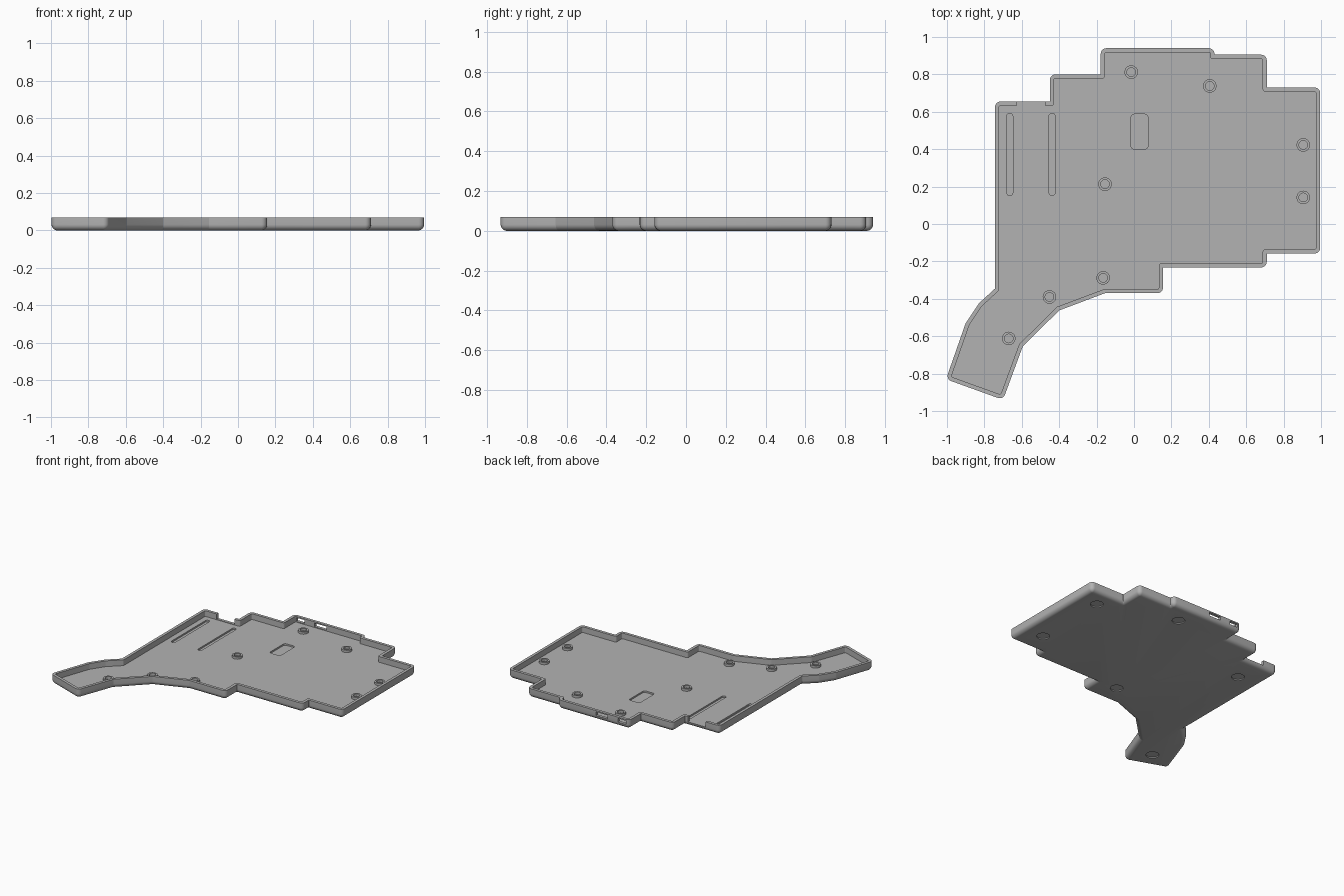
import bpy, bmesh, math
from mathutils import Vector

cube = bpy.data.objects.get("Cube")
if cube:
    bpy.data.objects.remove(cube, do_unlink=True)

HEIGHT, FLOOR, WALL, FILLET, CORNER = 0.07, 0.026, 0.022, 0.032, 0.03

grey = bpy.data.materials.new("plain grey")
grey.use_nodes = True
grey.diffuse_color = (0.45, 0.45, 0.45, 1)
grey.node_tree.nodes["Principled BSDF"].inputs["Base Color"].default_value = grey.diffuse_color

# Plan of the tray, clockwise from the back corner of the straight side
PLAN = [(-.743, .655), (-.45, .655), (-.45, .80), (-.178, .80), (-.178, .94),
        (.43, .94), (.43, .905), (.71, .905), (.71, .73), (.995, .73),
        (.995, -.158), (.71, -.158), (.71, -.232), (.155, -.232), (.155, -.37),
        (-.155, -.37), (-.40, -.462), (-.595, -.655), (-.70, -.94), (-1.005, -.83),
        (-.90, -.53), (-.83, -.425), (-.743, -.345)]


def outline(inset, steps=6):
    """Plan moved inwards, with every corner rounded."""
    pts = [Vector(p) for p in PLAN]
    result = []
    for i, p in enumerate(pts):
        a = (p - pts[i - 1]).normalized()
        b = (pts[(i + 1) % len(pts)] - p).normalized()
        na, nb = Vector((a.y, -a.x)), Vector((b.y, -b.x))
        corner = p + (na + nb) * inset / (1 + na.dot(nb))
        turn = a.x * b.y - a.y * b.x
        radius = max(CORNER - inset, 0.002) if turn < 0 else 0.002 + inset / 2
        half = a.angle(b) / 2
        start = corner - a * radius * math.tan(half)
        side = na if turn < 0 else -na
        centre = start + side * radius
        for k in range(steps + 1):
            t = 2 * half * k / steps
            result.append(centre - side * radius * math.cos(t) + a * radius * math.sin(t))
    return result


def finish(name, bm):
    bmesh.ops.recalc_face_normals(bm, faces=bm.faces)
    mesh = bpy.data.meshes.new(name)
    bm.to_mesh(mesh)
    bm.free()
    mesh.materials.append(grey)
    obj = bpy.data.objects.new(name, mesh)
    bpy.context.collection.objects.link(obj)
    return obj


def activate(obj):
    bpy.ops.object.select_all(action='DESELECT')
    obj.select_set(True)
    bpy.context.view_layer.objects.active = obj


def bridge(bm, lower, upper):
    n = len(lower)
    for i in range(n):
        j = (i + 1) % n
        bm.faces.new((lower[i], lower[j], upper[j], upper[i]))


# Tray: rounded underside, upright wall, flat floor
bm = bmesh.new()
levels = []
for k in range(7):
    t = math.pi / 2 * k / 6
    levels.append((FILLET * (1 - math.sin(t)), FILLET * (1 - math.cos(t))))
levels += [(0, HEIGHT), (WALL, HEIGHT), (WALL, FLOOR)]
rings = [[bm.verts.new((p.x, p.y, z)) for p in outline(d)] for d, z in levels]
for lower, upper in zip(rings, rings[1:]):
    bridge(bm, lower, upper)
bm.faces.new(rings[0])
bm.faces.new(rings[-1])
tray = finish("tray", bm)

# Cutters for pockets, wall openings and foot recesses
cut = bmesh.new()


def prism(points, z0, z1):
    low = [cut.verts.new((x, y, z0)) for x, y in points]
    high = [cut.verts.new((x, y, z1)) for x, y in points]
    bridge(cut, low, high)
    cut.faces.new(low)
    cut.faces.new(high)


def rounded(x0, x1, y0, y1, r, z0, z1):
    pts = []
    centres = [(x1 - r, y1 - r), (x0 + r, y1 - r), (x0 + r, y0 + r), (x1 - r, y0 + r)]
    for q, (cx, cy) in enumerate(centres):
        for k in range(6):
            t = math.pi / 2 * (q + k / 5)
            pts.append((cx + r * math.cos(t), cy + r * math.sin(t)))
    prism(pts, z0, z1)


def box(x0, x1, y0, y1, z0, z1):
    prism([(x0, y0), (x1, y0), (x1, y1), (x0, y1)], z0, z1)


# Two long slots and the rectangular pocket
for x in (-.664, -.438):
    rounded(x - .016, x + .016, .152, .592, .0155, FLOOR - .012, FLOOR + .01)
rounded(-.016, .075, .4, .587, .018, FLOOR - .012, FLOOR + .01)
# Notch and two windows in the back wall
box(-.625, -.475, .62, .68, FLOOR + .004, HEIGHT + .02)
for x0, x1 in ((-.15, -.08), (.005, .105)):
    box(x0, x1, .90, .97, .032, .06)
# Round recesses underneath
FEET = [(.84, .60), (.84, .02), (.26, .79), (-.015, -.205), (-.56, .455), (-.80, -.755)]
for fx, fy in FEET:
    rounded(fx - .045, fx + .045, fy - .045, fy + .045, .0449, -.02, .008)

cutter = finish("cutter", cut)
cutter.hide_render = True
mod = tray.modifiers.new("openings", 'BOOLEAN')
mod.operation = 'DIFFERENCE'
mod.solver = 'EXACT'
mod.object = cutter
activate(tray)
bpy.ops.object.modifier_apply(modifier=mod.name)
bpy.data.objects.remove(cutter, do_unlink=True)
bpy.ops.object.shade_smooth_by_angle(angle=math.radians(32))

# Hollow screw posts on the floor
POSTS = [(-.015, .812), (.405, .738), (.905, .423), (.905, .142),
         (-.155, .213), (-.165, -.288), (-.452, -.39), (-.67, -.612)]
PROFILE = [(.036, FLOOR - .004), (.036, FLOOR + .018), (.023, FLOOR + .018), (.023, FLOOR - .004)]
for number, (px, py) in enumerate(POSTS, 1):
    bm = bmesh.new()
    loops = []
    for r, z in PROFILE:
        angles = [math.tau * k / 32 for k in range(32)]
        loops.append([bm.verts.new((px + r * math.cos(t), py + r * math.sin(t), z)) for t in angles])
    for i in range(4):
        bridge(bm, loops[i - 1], loops[i])
    post = finish(f"screw_post_{number}", bm)
    activate(post)
    bpy.ops.object.shade_smooth_by_angle(angle=math.radians(32))
